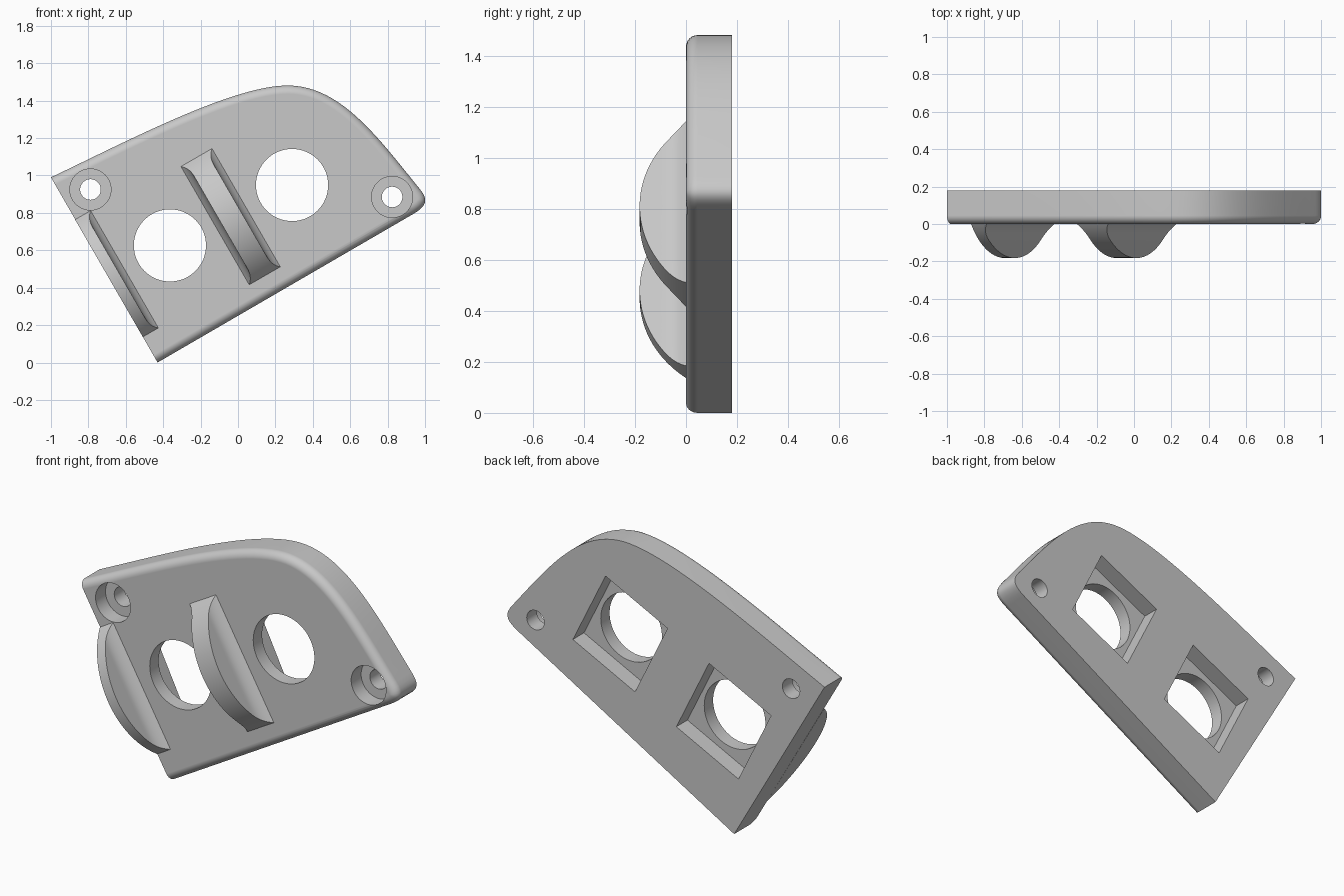
import bpy, bmesh, math
from mathutils import Vector, Matrix
from mathutils.geometry import interpolate_bezier

if "Cube" in bpy.data.objects:
    bpy.data.objects.remove(bpy.data.objects["Cube"], do_unlink=True)

grey = bpy.data.materials.new("light_grey")
grey.use_nodes = True
grey.diffuse_color = (0.58, 0.58, 0.58, 1)
grey.node_tree.nodes["Principled BSDF"].inputs["Base Color"].default_value = grey.diffuse_color

# The plate leans 30 degrees: u runs along its bottom edge, v along its straight side
TILT = math.radians(30)
CORNER = Vector((-0.43, 0, 0))
U = Vector((math.cos(TILT), 0, math.sin(TILT)))
V = Vector((-math.sin(TILT), 0, math.cos(TILT)))
BACK = 0.18


def make_object(name, bm):
    bmesh.ops.recalc_face_normals(bm, faces=bm.faces)
    mesh = bpy.data.meshes.new(name)
    bm.to_mesh(mesh)
    bm.free()
    obj = bpy.data.objects.new(name, mesh)
    bpy.context.collection.objects.link(obj)
    return obj


def activate(obj):
    bpy.ops.object.select_all(action='DESELECT')
    obj.select_set(True)
    bpy.context.view_layer.objects.active = obj


def finish(obj):
    obj.data.materials.clear()
    obj.data.materials.append(grey)
    activate(obj)
    bpy.ops.object.shade_smooth_by_angle(angle=math.radians(35))
    weighted = obj.modifiers.new("even_shading", 'WEIGHTED_NORMAL')
    weighted.keep_sharp = True


def cut(obj, bm):
    cutter = make_object("cutter", bm)
    cutter.hide_render = True
    mod = obj.modifiers.new("cut", 'BOOLEAN')
    mod.operation = 'DIFFERENCE'
    mod.solver = 'EXACT'
    mod.object = cutter
    activate(obj)
    bpy.ops.object.modifier_apply(modifier=mod.name)
    bpy.data.objects.remove(cutter, do_unlink=True)


def cut_round(obj, x, z, radius, y0, y1):
    bm = bmesh.new()
    place = Matrix.Translation((x, (y0 + y1) / 2, z)) @ Matrix.Rotation(math.pi / 2, 4, 'X')
    bmesh.ops.create_cone(bm, cap_ends=True, segments=64, radius1=radius,
                          radius2=radius, depth=y1 - y0, matrix=place)
    cut(obj, bm)


def cut_pocket(obj, x, z, width, height, angle, y0, y1):
    bm = bmesh.new()
    place = (Matrix.Translation((x, (y0 + y1) / 2, z)) @ Matrix.Rotation(-angle, 4, 'Y')
             @ Matrix.Diagonal((width, y1 - y0, height, 1)))
    bmesh.ops.create_cube(bm, size=1, matrix=place)
    cut(obj, bm)


# Plate outline: long upper sweep, sloping curve, tight lower corner
sweeps = [
    ((-1, 0.99), (-0.6, 1.18), (-0.03, 1.481), (0.265, 1.481), 24),
    ((0.265, 1.481), (0.55, 1.481), (0.75, 1.2), (0.97, 0.93), 24),
    ((0.97, 0.93), (1.02, 0.87), (1.01, 0.836), (0.935, 0.793), 10),
]
outline = [CORNER.copy()]
for *knots, count in sweeps:
    a, b, c, d = [Vector((x, 0, z)) for x, z in knots]
    points = interpolate_bezier(a, b, c, d, count)
    outline += points if len(outline) == 1 else points[1:]

bm = bmesh.new()
face = bm.faces.new([bm.verts.new(p) for p in outline])
ext = bmesh.ops.extrude_face_region(bm, geom=[face], use_keep_orig=True)
bmesh.ops.translate(bm, vec=(0, BACK, 0),
                    verts=[g for g in ext["geom"] if isinstance(g, bmesh.types.BMVert)])
bmesh.ops.recalc_face_normals(bm, faces=bm.faces)

# Round the front rim, leaving the straight side square
rim = [e for e in bm.edges
       if all(v.co.y < 0.01 for v in e.verts)
       and not all((v.co - CORNER).dot(U) < 0.01 for v in e.verts)]
bmesh.ops.bevel(bm, geom=rim, offset=0.045, segments=6, profile=0.5, affect='EDGES')
plate = make_object("plate", bm)

# Round windows with square pockets behind them
POCKET_ANGLE = math.radians(26.3)
for x, z in [(-0.364, 0.626), (0.289, 0.949)]:
    cut_round(plate, x, z, 0.193, -0.1, 0.3)
    cut_pocket(plate, x, z, 0.437, 0.465, POCKET_ANGLE, 0.08, 0.3)

# Counterbored screw holes
for x, z in [(-0.789, 0.925), (0.824, 0.885)]:
    cut_round(plate, x, z, 0.055, -0.1, 0.3)
    cut_round(plate, x, z, 0.11, -0.1, 0.09)
finish(plate)


def half_width(depth):
    # Concave flare where the rib meets the plate
    return 0.061 + 0.035 * (1 - min(depth / 0.08, 1)) ** 2


def make_rib(name, u_mid, v_mid, half_length, one_sided):
    rise, steps, levels = 0.182, 40, 12
    radius = (half_length ** 2 + rise ** 2) / (2 * rise)
    bm = bmesh.new()
    rings = []
    for i in range(steps + 1):
        s = -half_length * math.cos(math.pi * i / steps)
        height = max(0, math.sqrt(radius ** 2 - s ** 2) - radius + rise)
        depths = [height * k / levels for k in range(levels + 1)]
        right = [(half_width(d), d) for d in depths]
        left = [(0 if one_sided else -w, d) for w, d in reversed(right)]
        rings.append([bm.verts.new(CORNER + U * (u_mid + w) + V * (v_mid + s)
                                   + Vector((0, -d, 0))) for w, d in right + left])
    for r0, r1 in zip(rings, rings[1:]):
        n = len(r0)
        for k in range(n):
            bm.faces.new((r0[k], r0[(k + 1) % n], r1[(k + 1) % n], r1[k]))
    bmesh.ops.remove_doubles(bm, verts=bm.verts, dist=0.0002)
    finish(make_object(name, bm))


# Arched ribs: a full one between the windows, a half one flush with the side
make_rib("middle_rib", 0.728, 0.48, 0.365, False)
make_rib("side_rib", 0, 0.52, 0.362, True)
